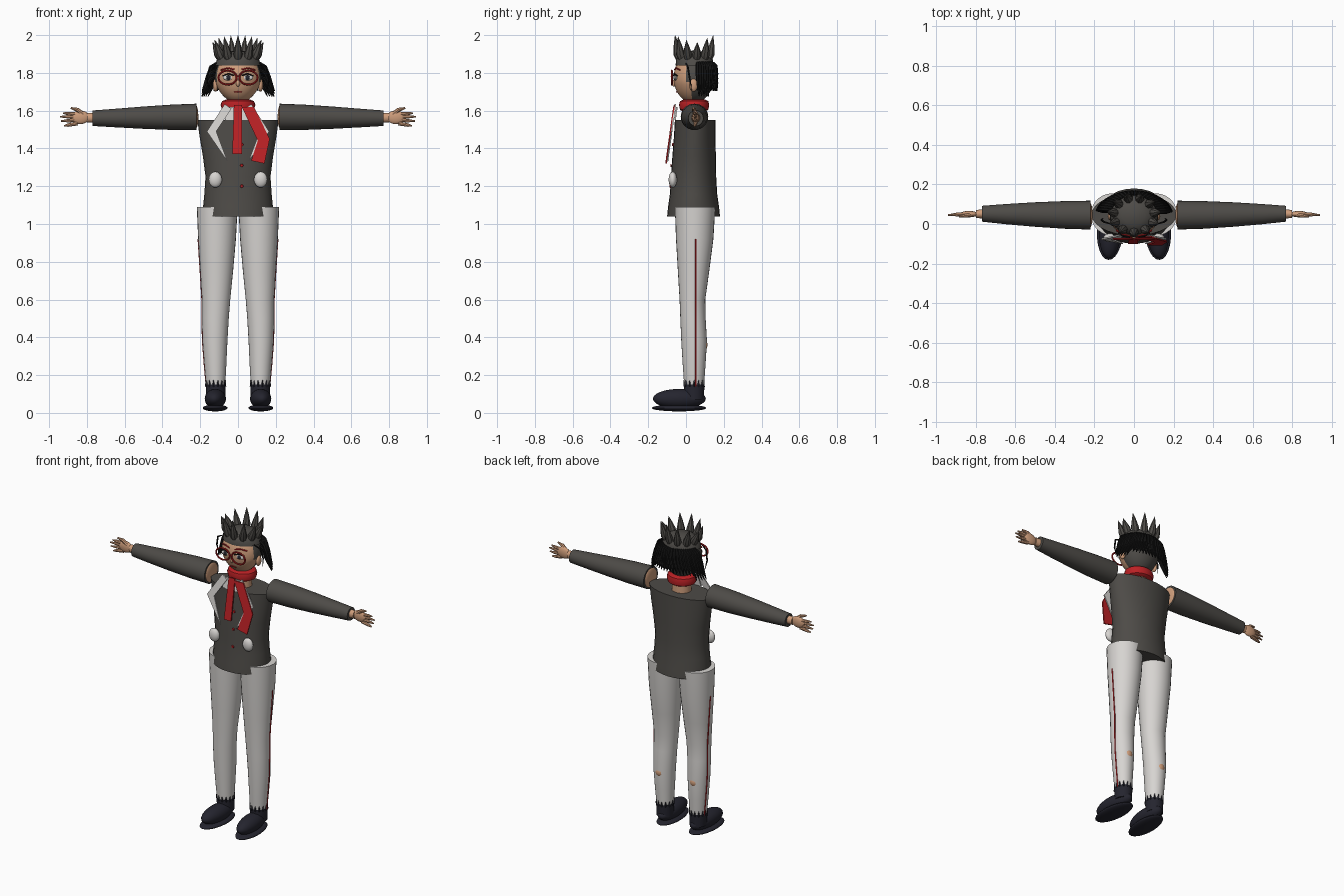
import bpy, bmesh, math
from mathutils import Vector, Matrix

if "Cube" in bpy.data.objects:
    bpy.data.objects.remove(bpy.data.objects["Cube"], do_unlink=True)


def material(name, *rgb):
    m = bpy.data.materials.new(name)
    m.use_nodes = True
    m.diffuse_color = (*rgb, 1)
    m.node_tree.nodes["Principled BSDF"].inputs["Base Color"].default_value = (*rgb, 1)
    return m


GREY = material("charcoal cloth", .075, .07, .063)
WHITE = material("off white cloth", .68, .66, .64)
RED = material("scarf red", .5, .015, .018)
SKIN = material("skin", .62, .34, .2)
SHOE = material("shoe navy", .018, .018, .028)
BLACK = material("black hair", .007, .007, .007)


def finish(name, mesh, *mats, smooth=True):
    ob = bpy.data.objects.new(name, mesh)
    bpy.context.collection.objects.link(ob)
    mesh.materials.clear()
    for m in mats:
        mesh.materials.append(m)
    if smooth:
        bpy.ops.object.select_all(action='DESELECT')
        ob.select_set(True)
        bpy.context.view_layer.objects.active = ob
        bpy.ops.object.shade_smooth_by_angle(angle=math.radians(40))
    return ob


def to_mesh(bm, name):
    bmesh.ops.recalc_face_normals(bm, faces=bm.faces)
    me = bpy.data.meshes.new(name)
    bm.to_mesh(me)
    bm.free()
    return me


def loft(name, rings, mat, axis='z', n=28):
    """Rings are (position along axis, centre a, centre b, radius a, radius b)."""
    bm = bmesh.new()
    loops = []
    for s, a, b, ra, rb in rings:
        loop = []
        for i in range(n):
            t = math.tau * i / n
            u, v = a + ra * math.cos(t), b + rb * math.sin(t)
            loop.append(bm.verts.new((u, v, s) if axis == 'z' else (s, u, v)))
        loops.append(loop)
    for p, q in zip(loops, loops[1:]):
        for i in range(n):
            bm.faces.new((p[i - 1], p[i], q[i], q[i - 1]))
    bm.faces.new(loops[0])
    bm.faces.new(loops[-1])
    return finish(name, to_mesh(bm, name), mat)


def ball(name, centre, radii, *mats, n=24, turn=0):
    bm = bmesh.new()
    m = Matrix.Translation(centre) @ Matrix.Rotation(turn, 4, 'Z') @ Matrix.Diagonal((*radii, 1))
    bmesh.ops.create_uvsphere(bm, u_segments=n, v_segments=n * 3 // 4, radius=1, matrix=m)
    return finish(name, to_mesh(bm, name), *mats)


def strands(name, paths, mat, cyclic=False, sides=2):
    """Tapered tubes; each path is a list of (point, radius)."""
    cu = bpy.data.curves.new(name, 'CURVE')
    cu.dimensions = '3D'
    cu.bevel_depth = 1
    cu.bevel_resolution = sides
    cu.use_fill_caps = True
    for path in paths:
        sp = cu.splines.new('POLY')
        sp.points.add(len(path) - 1)
        sp.use_cyclic_u = cyclic
        for p, (co, r) in zip(sp.points, path):
            p.co, p.radius = (*co, 1), r
    tmp = bpy.data.objects.new(name + " guide", cu)
    bpy.context.collection.objects.link(tmp)
    bpy.context.view_layer.update()
    me = bpy.data.meshes.new_from_object(tmp.evaluated_get(bpy.context.evaluated_depsgraph_get()))
    bpy.data.objects.remove(tmp, do_unlink=True)
    return finish(name, me, mat)


def plate(name, outline, mat, offset=0.0, thick=.008, slope=.14):
    """Flat cloth piece drawn in x and z, leaning forward toward its lower end."""
    bm = bmesh.new()
    face = bm.faces.new([bm.verts.new((x, -.062 - offset - (1.62 - z) * slope, z)) for x, z in outline])
    ext = bmesh.ops.extrude_face_region(bm, geom=[face])["geom"]
    bmesh.ops.translate(bm, verts=[v for v in ext if isinstance(v, bmesh.types.BMVert)], vec=(0, thick, 0))
    return finish(name, to_mesh(bm, name), mat, smooth=False)


# Jacket, neck and shirt
loft("jacket", [(1.04, 0, .04, .185, .14), (1.09, 0, .04, .185, .135), (1.16, 0, .04, .178, .125),
                (1.25, 0, .04, .172, .12), (1.36, 0, .043, .186, .115), (1.46, 0, .046, .203, .11),
                (1.55, 0, .048, .215, .107)], GREY)
loft("neck", [(1.53, 0, .045, .06, .055), (1.67, 0, .045, .055, .05)], SKIN)
plate("shirt_front", [(-.07, 1.55), (-.05, 1.62), (.05, 1.62), (.07, 1.55)], WHITE, -.01)
strands("buttons", [[((.02, y, z), .009), ((.02, y - .006, z), .007)]
                    for z, y in ((1.42, -.067), (1.31, -.076), (1.2, -.081))], RED)

# Scarf
loft("scarf_wrap", [(1.595, 0, .043, .065, .06), (1.605, 0, .043, .085, .075), (1.63, 0, .043, .092, .08),
                    (1.65, 0, .043, .085, .075), (1.66, 0, .043, .06, .055)], RED)
plate("scarf_tail_middle", [(-.022, 1.63), (.022, 1.63), (.02, 1.37), (-.03, 1.37)], RED, .004)
plate("scarf_tail_side", [(.02, 1.62), (.085, 1.62), (.168, 1.45), (.14, 1.32), (.07, 1.335), (.105, 1.44)],
      RED, .006)

for s, side in ((1, "left"), (-1, "right")):
    plate(side + "_lapel", [(s * x, z) for x, z in
          ((.07, 1.635), (.165, 1.49), (.055, 1.33), (.115, 1.49), (.035, 1.61))], WHITE)
    ball(side + "_pocket", (s * .12, -.07, 1.235), (.035, .022, .042), WHITE)

    # Sleeves, shoulders and hands
    loft(side + "_sleeve", [(s * .22, .045, 1.567, .073, .07), (s * .35, .046, 1.565, .07, .067),
                            (s * .5, .048, 1.563, .062, .059), (s * .65, .05, 1.561, .051, .049),
                            (s * .77, .052, 1.56, .04, .041)], GREY, 'x')
    ball(side + "_shoulder", (s * .222, .045, 1.567), (.012, .062, .06), SKIN)
    loft(side + "_wrist", [(s * .76, .052, 1.562, .024, .026), (s * .8, .05, 1.563, .02, .025)], SKIN, 'x', 16)
    ball(side + "_palm", (s * .835, .05, 1.565), (.048, .016, .036), SKIN)
    fingers = []
    for x, dz in ((.925, .022), (.942, .003), (.937, -.02), (.92, -.046)):
        fingers.append([((s * .85, .05, 1.565 + dz * .7), .011), ((s * .9, .048, 1.565 + dz * .9), .009),
                        ((s * x, .045, 1.565 + dz), .004)])
    fingers.append([((s * .82, .048, 1.58), .013), ((s * .85, .043, 1.605), .011), ((s * .885, .038, 1.614), .005)])
    strands(side + "_fingers", fingers, SKIN)

    # Trouser legs with side stripe and bare calf patch
    legs = [(.14, .118, .043, .05, .052), (.25, .12, .043, .058, .06), (.38, .122, .043, .066, .068),
            (.5, .12, .037, .071, .067), (.6, .116, .034, .075, .068), (.75, .113, .04, .087, .083),
            (.92, .111, .046, .1, .099), (1.09, .11, .048, .108, .107)]
    loft(side + "_trouser_leg", [(z, s * x, y, rx, ry) for z, x, y, rx, ry in legs], WHITE)
    strands(side + "_stripe", [[((s * (x + rx - .001), .052, z), .004) for z, x, y, rx, ry in legs[:-1]]], RED)
    ball(side + "_calf_patch", (s * .122, .085, .36), (.032, .029, .035), SKIN, n=12)

    # Shoes, soles and jagged socks
    turn = s * .06
    ball(side + "_sole", (s * .121, -.037, .026), (.066, .145, .018), SHOE, turn=turn)
    ball(side + "_shoe", (s * .12, -.035, .075), (.056, .14, .052), SHOE, turn=turn)
    loft(side + "_sock", [(.07, s * .118, .043, .05, .052), (.15, s * .118, .043, .0525, .0545)], SHOE)
    tips = []
    for i in range(14):
        t = math.tau * i / 14
        c, d = math.cos(t), math.sin(t)
        tips.append([((s * .118 + .047 * c, .043 + .049 * d, .14), .009),
                     ((s * .118 + .054 * c, .043 + .056 * d, .173), .001)])
    strands(side + "_sock_points", tips, SHOE, sides=0)

    # Ear, eye, brow and spectacle rim
    ball(side + "_ear", (s * .119, .04, 1.735), (.014, .022, .034), SKIN, n=16)
    ball(side + "_eye", (s * .05, -.055, 1.775), (.03, .008, .015), WHITE, n=16)
    ball(side + "_iris", (s * .05, -.061, 1.775), (.012, .006, .013), SHOE, n=12)
    strands(side + "_eyelid", [[((s * x, y, z), .004) for x, y, z in
            ((.02, -.066, 1.786), (.05, -.062, 1.796), (.08, -.047, 1.784))]], BLACK)
    strands(side + "_brow", [[((s * x, y, z), .004) for x, y, z in
            ((.02, -.06, 1.818), (.055, -.053, 1.826), (.09, -.032, 1.815))]], RED)
    rim = [((s * .055 + .048 * math.cos(math.tau * i / 28), -.075, 1.775 + .037 * math.sin(math.tau * i / 28)), .005)
           for i in range(28)]
    strands(side + "_spectacle_rim", [rim], RED, cyclic=True)

strands("spectacle_bridge", [[((-.01, -.077, 1.782), .004), ((.01, -.077, 1.782), .004)]], RED)

# Head: skin face, hair over the crown and back
head = ball("head", (0, .04, 1.775), (.122, .105, .135), SKIN, GREY, n=48)
for v in head.data.vertices:
    low = max(0, 1.75 - v.co.z)
    v.co.x *= 1 - low * 1.2
for f in head.data.polygons:
    c = f.center
    f.material_index = int(c.z > 1.845 or c.y > .03 or (c.y > 0 and c.z > 1.75))
ball("nose", (0, -.064, 1.745), (.011, .012, .018), SKIN, n=12)
strands("mouth", [[((x, -.049, 1.7 - abs(x) * .1), .003) for x in (-.02, 0, .02)]], RED)
loft("hair_cap", [(1.84, 0, .045, .121, .1), (1.87, 0, .045, .112, .098), (1.895, 0, .045, .09, .08),
                  (1.912, 0, .045, .055, .05), (1.918, 0, .045, .01, .01)], GREY)

# Crown of hair spikes
spikes = []
for i in range(11):
    t = math.tau * i / 11 - math.pi / 2
    c, d = math.cos(t), math.sin(t)
    top = 1.955 + .044 * abs(d)
    spikes.append([((.088 * c, .045 + .075 * d, 1.865), .018), ((.105 * c, .045 + .088 * d, 1.9), .024),
                   ((.12 * c, .045 + .096 * d, (1.9 + top) / 2), .014), ((.135 * c, .045 + .103 * d, top), .001)])
strands("hair_spikes", spikes, GREY)

# Black locks hanging round the sides and back
locks = []
for row, z in enumerate((1.855, 1.82, 1.785)):
    for i in range(25):
        t = math.radians(6 + 168 * (i + row * .3) / 25)
        c, d = math.cos(t), math.sin(t)
        drop = (.12 if abs(c) < .75 else .15) - row * .02
        locks.append([((rx * c, .05 + ry * d, z - drop * k), r) for rx, ry, k, r in
                      ((.112, .095, 0, .007), (.145, .107, .15, .011), (.166, .112, .5, .01), (.195, .115, 1, .002))])
strands("hair_locks", locks, BLACK, sides=1)
strands("loose_locks", [[((s * .115, .0, 1.85), .003), ((s * .15, .01, 1.83), .005), ((s * .165, .02, 1.77), .005),
                         ((s * .155, .03, 1.71), .001)] for s in (-1, 1)], BLACK)
